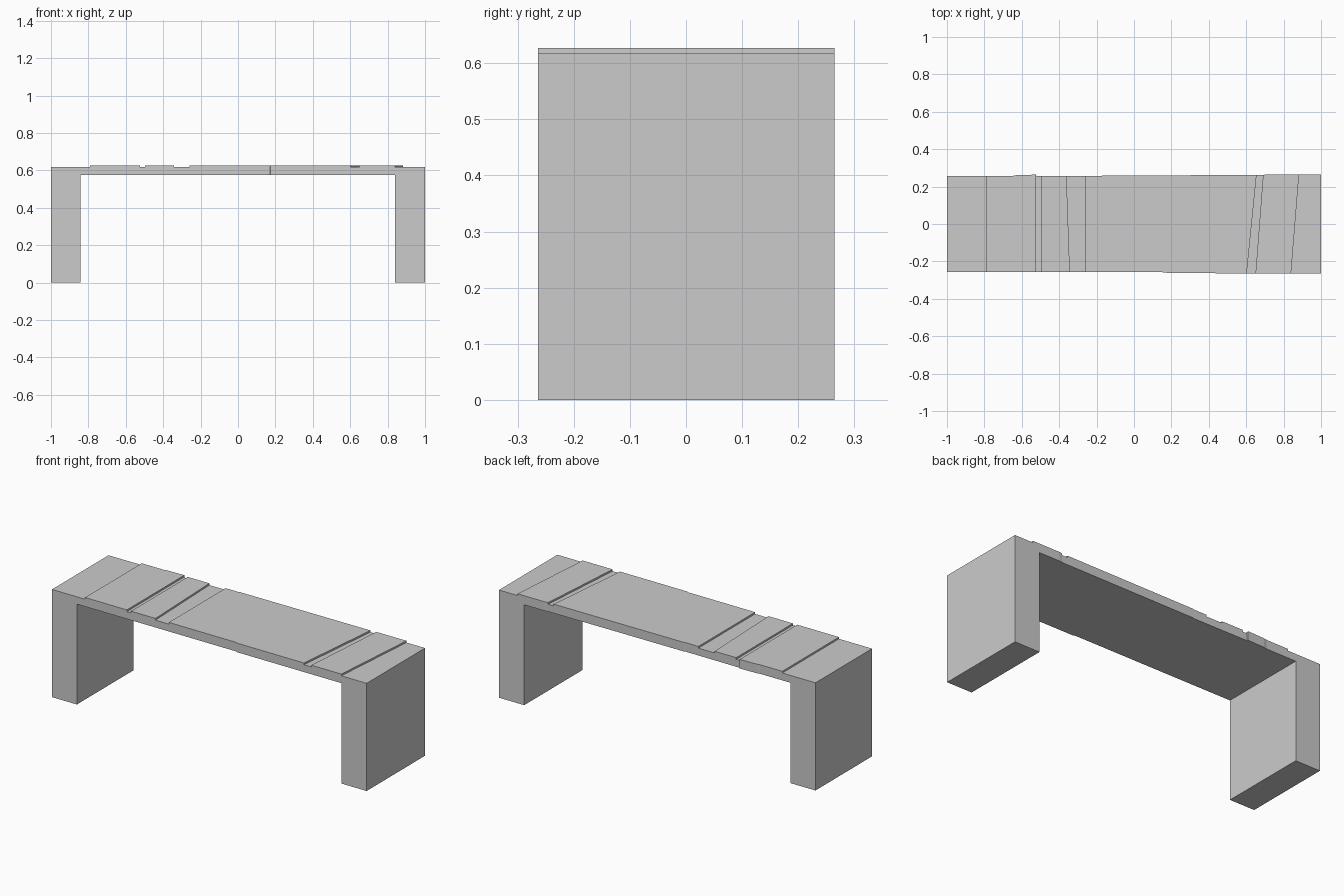
import bpy
import bmesh

if "Cube" in bpy.data.objects:
    bpy.data.objects.remove(bpy.data.objects["Cube"])

TOP, GROOVE, UNDERSIDE = 0.627, 0.617, 0.575


def prism(name, plan, z0, z1):
    """Extrude a counter-clockwise plan outline from z0 to z1."""
    bm = bmesh.new()
    face = bm.faces.new([bm.verts.new((x, y, z0)) for x, y in plan])
    out = bmesh.ops.extrude_face_region(bm, geom=[face])
    for v in out["geom"]:
        if isinstance(v, bmesh.types.BMVert):
            v.co.z = z1
    bmesh.ops.recalc_face_normals(bm, faces=bm.faces[:])
    mesh = bpy.data.meshes.new(name)
    bm.to_mesh(mesh)
    bm.free()
    obj = bpy.data.objects.new(name, mesh)
    bpy.context.collection.objects.link(obj)
    return obj


def cut(target, cutter):
    """Subtract the cutter, apply, and discard it."""
    cutter.hide_render = True
    mod = target.modifiers.new("cut", 'BOOLEAN')
    mod.operation = 'DIFFERENCE'
    mod.solver = 'EXACT'
    mod.object = cutter
    bpy.context.view_layer.objects.active = target
    bpy.ops.object.modifier_apply(modifier=mod.name)
    bpy.data.objects.remove(cutter)


def band(front0, front1, back0, back1):
    """Plan strip across the bench; x limits are given at y = -0.26 and 0.26."""
    def at(f, b, y):
        return f + (b - f) * (y + 0.26) / 0.52
    return [(at(front0, back0, -0.4), -0.4), (at(front1, back1, -0.4), -0.4),
            (at(front1, back1, 0.4), 0.4), (at(front0, back0, 0.4), 0.4)]


# Bench block with slightly irregular hewn long edges
outline = [(-1, -0.256), (0.17, -0.258), (0.175, -0.263), (1, -0.264),
           (1, 0.265), (0.71, 0.265), (0.69, 0.262), (-0.17, 0.259),
           (-0.175, 0.256), (-0.522, 0.257), (-0.525, 0.264),
           (-0.63, 0.261), (-0.65, 0.257), (-1, 0.256)]
bench = prism("stone_bench", outline, 0, TOP)

# Opening between the two legs
cut(bench, prism("leg_opening", band(-0.842, 0.84, -0.842, 0.84), -0.1, UNDERSIDE))

# Lower end ledges and the grooves between the top panels
for lower in [(-1.2, -0.79, -1.2, -0.79), (-0.525, -0.498, -0.525, -0.498),
              (-0.343, -0.258, -0.361, -0.258), (0.603, 0.65, 0.655, 0.69),
              (0.84, 1.2, 0.882, 1.2)]:
    cut(bench, prism("groove", band(*lower), GROOVE, TOP + 0.1))
